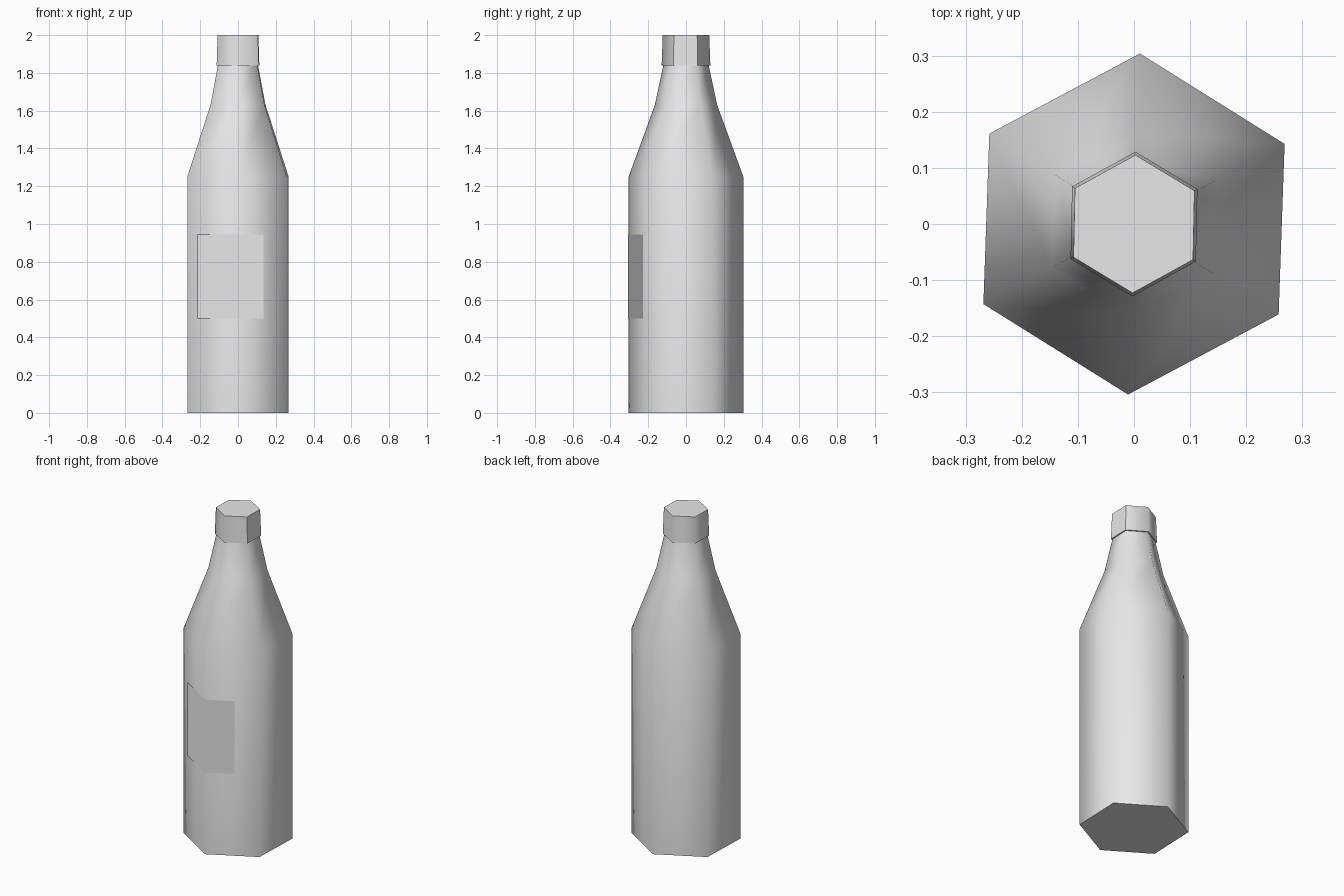
import bpy, bmesh
from math import radians, cos, sin
from mathutils import Vector

cube = bpy.data.objects.get("Cube")
if cube:
    bpy.data.objects.remove(cube)

grey = bpy.data.materials.new("plain_grey")
grey.use_nodes = True
grey.diffuse_color = (0.8, 0.8, 0.8, 1)
grey.node_tree.nodes["Principled BSDF"].inputs["Base Color"].default_value = (0.8, 0.8, 0.8, 1)


def add_object(name, bm):
    mesh = bpy.data.meshes.new(name)
    bm.to_mesh(mesh)
    bm.free()
    mesh.materials.append(grey)
    obj = bpy.data.objects.new(name, mesh)
    bpy.context.collection.objects.link(obj)
    return obj


def hex_point(radius, z, index, turn):
    angle = radians(turn + 30 + 60 * index)
    return Vector((radius * cos(angle), radius * sin(angle), z))


def hex_lathe(name, profile, turn, crisp_side=False):
    """Six-sided closed shell through (radius, z) rings, smooth around the sides."""
    bm = bmesh.new()
    rings = [[bm.verts.new(hex_point(r, z, i, turn)) for i in range(6)]
             for r, z in profile]
    for low, high in zip(rings, rings[1:]):
        for i in range(6):
            j = (i + 1) % 6
            bm.faces.new((low[i], low[j], high[j], high[i]))
    bm.faces.new(rings[0][::-1])
    bm.faces.new(rings[-1])
    bm.normal_update()
    for face in bm.faces:
        face.smooth = True
    for edge in bm.edges:
        edge.smooth = edge.calc_face_angle() < radians(70)
        if crisp_side and any(f.normal.x > 0.9 for f in edge.link_faces):
            edge.smooth = False
    return add_object(name, bm)


# Bottle: straight body, sloped shoulder, narrow neck
hex_lathe("bottle_body", [(0.304, 0), (0.304, 1.25), (0.165, 1.63), (0.116, 1.86)], -2)

# Cap, slightly tapered, with one crisp flat side
hex_lathe("bottle_cap", [(0.129, 1.84), (0.123, 2.0)], -1.2, crisp_side=True)

# Label: thin sheet folded round the front corner
left, front, right = (hex_point(0.306, 0, i, -2) for i in (3, 4, 5))
columns = [front.lerp(left, 0.79), front, front.lerp(right, 0.54)]
bm = bmesh.new()
rows = [[bm.verts.new((p.x, p.y, z)) for p in columns] for z in (0.5, 0.945)]
for i in range(2):
    bm.faces.new((rows[0][i], rows[0][i + 1], rows[1][i + 1], rows[1][i])).smooth = True
label = add_object("front_label", bm)
label.data.normals_split_custom_set_from_vertices([(0, -1, 0)] * 6)
